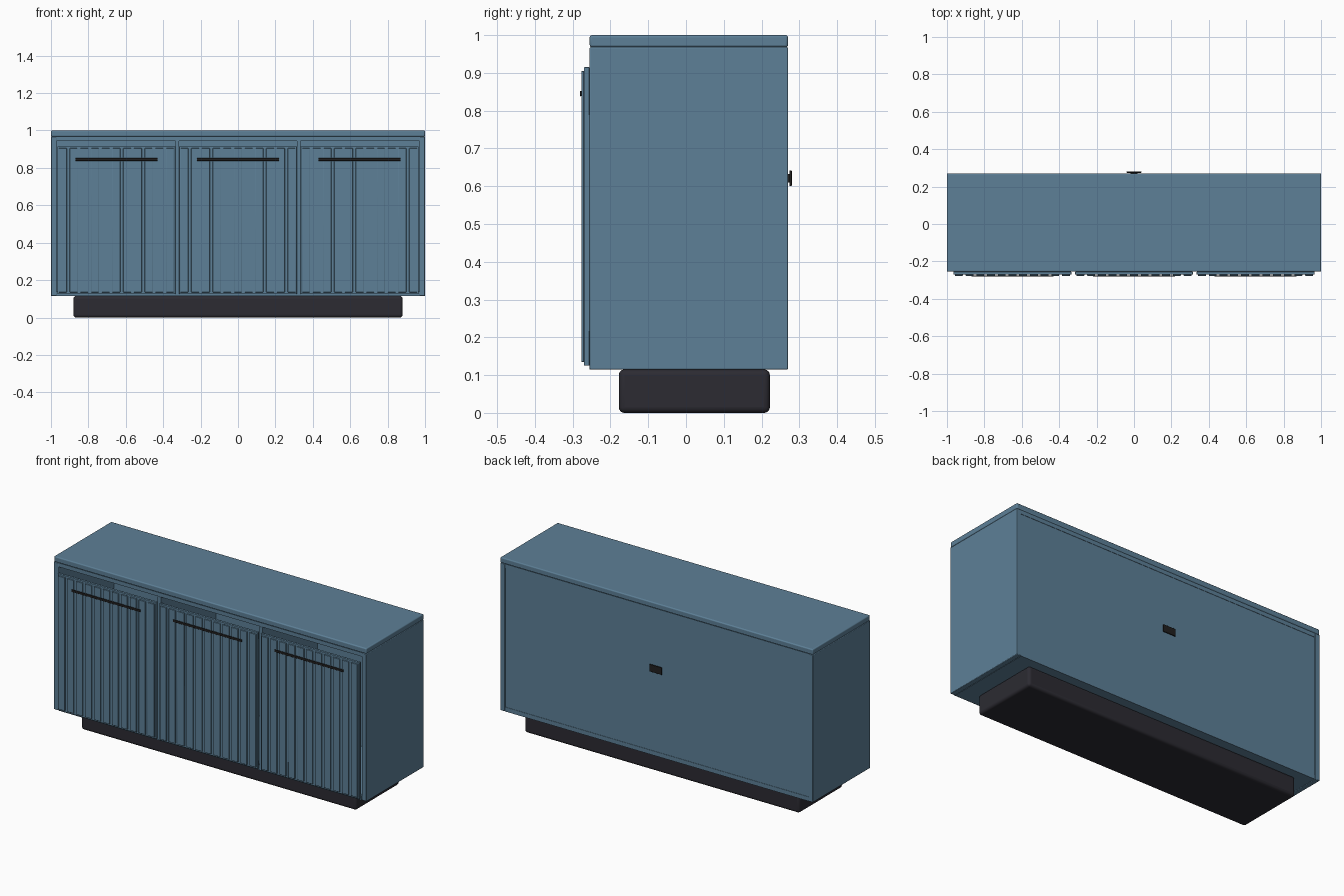
import bpy

cube = bpy.data.objects.get("Cube")
if cube:
    bpy.data.objects.remove(cube, do_unlink=True)


def material(name, color):
    m = bpy.data.materials.new(name)
    m.use_nodes = True
    m.diffuse_color = color
    m.node_tree.nodes["Principled BSDF"].inputs["Base Color"].default_value = color
    return m


BLUE = material("slate blue paint", (0.11, 0.215, 0.31, 1))
CHARCOAL = material("charcoal plinth", (0.025, 0.024, 0.032, 1))
BLACK = material("black metal", (0.015, 0.014, 0.014, 1))


def box(name, x, y, z, mat, bevel=0.0, segments=2):
    """Box from (min, max) ranges on each axis, with optional rounded edges."""
    spans = (x, y, z)
    bpy.ops.mesh.primitive_cube_add(size=1, location=[(a + b) / 2 for a, b in spans])
    ob = bpy.context.object
    ob.name = name
    ob.scale = [b - a for a, b in spans]
    bpy.ops.object.transform_apply(location=False, rotation=False, scale=True)
    ob.data.materials.append(mat)
    if bevel:
        mod = ob.modifiers.new("rounded edges", "BEVEL")
        mod.width = bevel
        mod.segments = segments
        bpy.ops.object.shade_smooth_by_angle()
    return ob


FRONT, BACK = -0.255, 0.27
BOTTOM, TOP = 0.115, 1.0
WALL = 0.03

# Plinth
box("plinth", (-0.88, 0.88), (-0.178, 0.222), (0, BOTTOM), CHARCOAL, 0.015, 4)

# Carcass
box("top_panel", (-1, 1), (FRONT, BACK), (0.968, TOP), BLUE, 0.006, 3)
box("top_rail", (-0.97, 0.97), (FRONT + 0.002, BACK - 0.002), (0.945, 0.968), BLUE)
box("bottom_panel", (-0.97, 0.97), (FRONT, BACK - 0.002), (BOTTOM, 0.14), BLUE)
box("back_panel", (-0.972, 0.972), (0.25, BACK - 0.004), (0.135, 0.95), BLUE)
for side, s in (("right", -1), ("left", 1)):
    box(side + "_side_panel", sorted((s, s * (1 - WALL))), (FRONT, BACK),
        (BOTTOM, 0.968), BLUE, 0.003)
    box(side + "_divider", (s * 0.325 - 0.01, s * 0.325 + 0.01), (FRONT, 0.25),
        (0.14, 0.945), BLUE)

# Slatted doors with bar handles
SLATS = 11
DOOR_HALF = 0.315
for label, cx in (("right", -0.65), ("middle", 0), ("left", 0.65)):
    box(label + "_door", (cx - DOOR_HALF, cx + DOOR_HALF), (-0.27, FRONT),
        (0.125, 0.915), BLUE, 0.002)
    pitch = 2 * DOOR_HALF / SLATS
    for i in range(SLATS):
        x = cx + (i - (SLATS - 1) / 2) * pitch
        box(f"{label}_door_slat_{i + 1}", (x - 0.021, x + 0.021), (-0.277, -0.27),
            (0.135, 0.905), BLUE, 0.0015)
    box(label + "_handle", (cx - 0.22, cx + 0.22), (-0.281, -0.276),
        (0.838, 0.852), BLACK, 0.002)

# Cable outlet on the back
box("cable_plate", (-0.04, 0.04), (0.274, 0.28), (0.6, 0.642), BLACK, 0.002)
box("cable_plate_stem", (-0.02, 0.02), (0.264, 0.275), (0.61, 0.632), BLACK)
